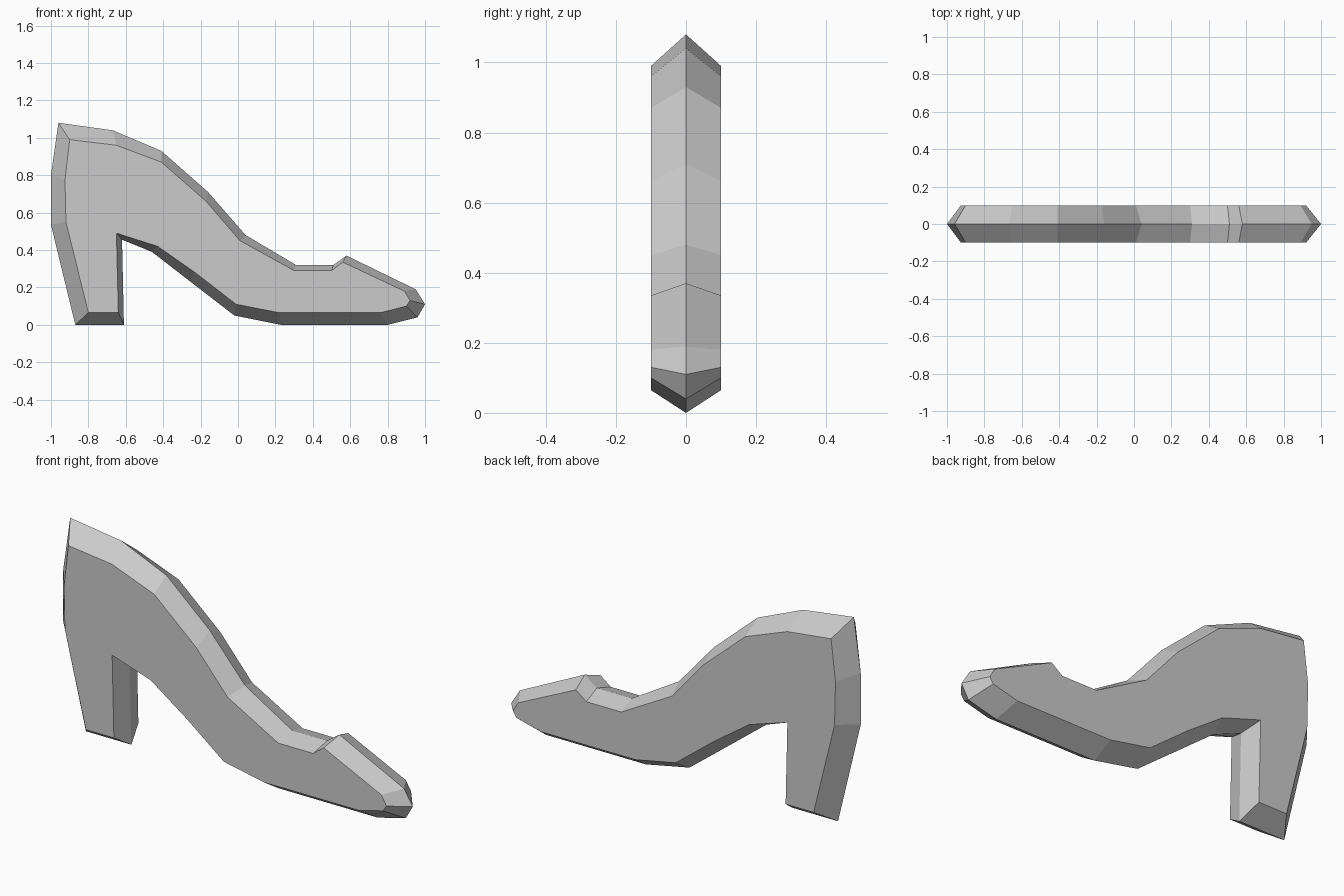
import bpy
import bmesh

default_cube = bpy.data.objects.get("Cube")
if default_cube:
    bpy.data.objects.remove(default_cube, do_unlink=True)

HALF_WIDTH = 0.1

# Silhouette corners as (ridge x, ridge z, side x, side z), clockwise
SILHOUETTE = [
    # collar and instep
    (-.96, 1.08, -.9, .99), (-.67, 1.04, -.65, .96), (-.41, .93, -.41, .87),
    (-.16, .71, -.17, .66), (.04, .48, .01, .45),
    # vamp opening
    (.31, .32, .3, .29), (.51, .32, .5, .29), (.58, .37, .56, .335),
    # toe
    (.95, .19, .89, .18), (1, .11, .92, .13), (.96, .04, .9, .1),
    # sole and arch
    (.8, 0, .76, .065), (.23, 0, .22, .065), (-.02, .05, -.01, .11),
    (-.26, .235, -.23, .28), (-.46, .39, -.43, .42), (-.62, .455, -.65, .49),
    # heel and back
    (-.61, 0, -.64, .065), (-.87, 0, -.8, .065), (-1, .535, -.92, .55),
    (-1, .8, -.925, .775),
]


def make_material(name, color):
    mat = bpy.data.materials.new(name)
    mat.use_nodes = True
    mat.diffuse_color = color
    for node in mat.node_tree.nodes:
        if node.type == 'BSDF_PRINCIPLED':
            node.inputs["Base Color"].default_value = color
    return mat


def make_ridged_plate(name, outline, half_width, material):
    """Flat side panels joined by bevelled strips meeting on a central ridge."""
    bm = bmesh.new()
    ridge = [bm.verts.new((x, 0, z)) for x, z, _, _ in outline]
    for side in (-1, 1):
        rim = [bm.verts.new((x, side * half_width, z)) for _, _, x, z in outline]
        bm.faces.new(rim)
        for i in range(len(rim)):
            j = (i + 1) % len(rim)
            bm.faces.new((ridge[i], ridge[j], rim[j], rim[i]))
    bmesh.ops.recalc_face_normals(bm, faces=bm.faces)
    # Split the concave panels cleanly
    panels = [f for f in bm.faces if len(f.verts) > 4]
    bmesh.ops.triangulate(bm, faces=panels)

    mesh = bpy.data.meshes.new(name)
    bm.to_mesh(mesh)
    bm.free()
    mesh.materials.append(material)
    obj = bpy.data.objects.new(name, mesh)
    bpy.context.scene.collection.objects.link(obj)
    return obj


grey = make_material("light grey", (.6, .6, .6, 1))
make_ridged_plate("high_heel_shoe", SILHOUETTE, HALF_WIDTH, grey)
